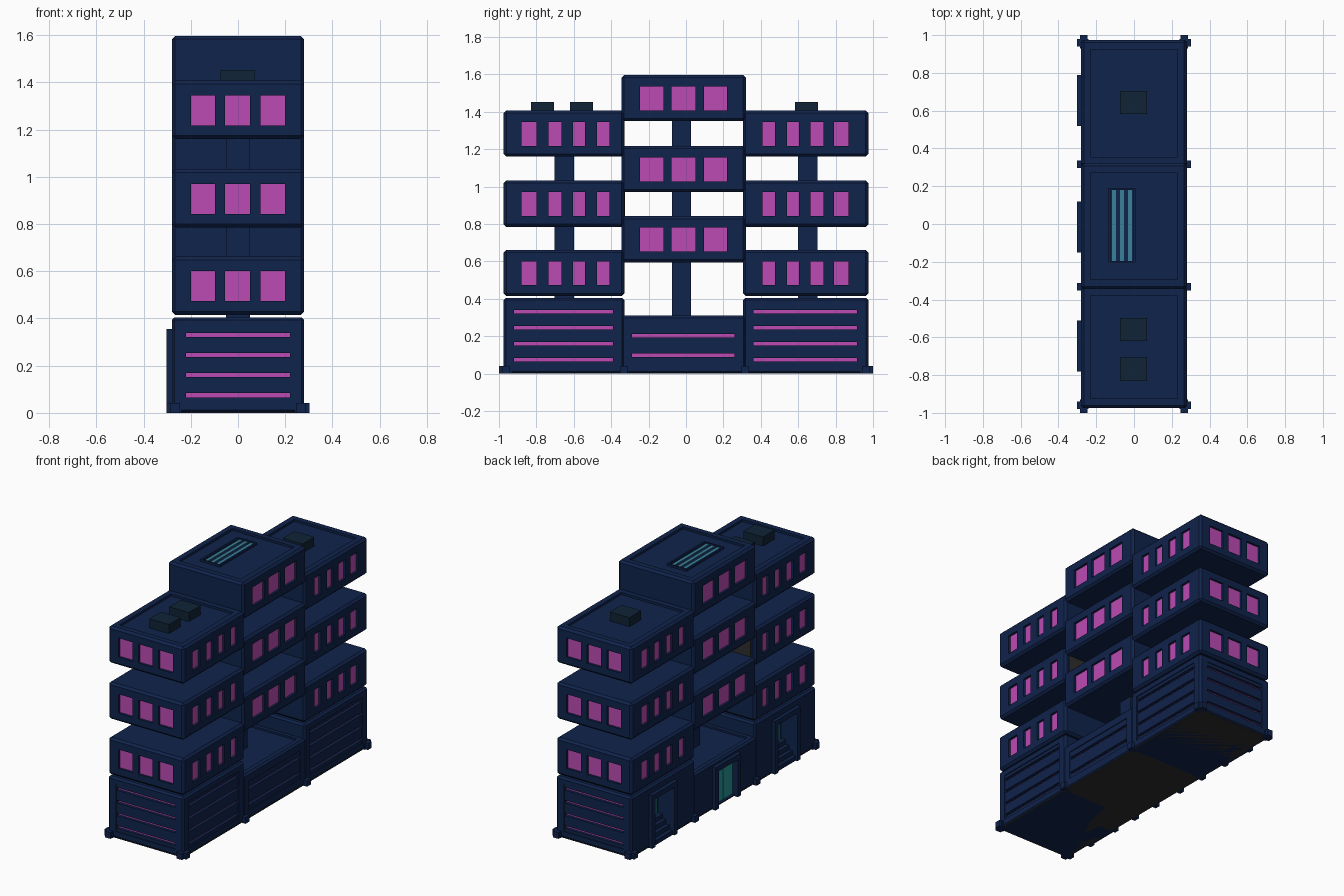
import bpy, bmesh

if "Cube" in bpy.data.objects:
    bpy.data.objects.remove(bpy.data.objects["Cube"])


def mat(name, rgb):
    m = bpy.data.materials.new(name)
    m.diffuse_color = (*rgb, 1)
    m.use_nodes = True
    m.node_tree.nodes["Principled BSDF"].inputs["Base Color"].default_value = m.diffuse_color
    return m


NAVY = mat("navy wall", (0.005, 0.017, 0.072))
PINK = mat("pink glow", (0.50, 0.07, 0.45))
TEAL = mat("teal door", (0.02, 0.30, 0.30))
VENT = mat("blue vent", (0.04, 0.22, 0.33))
DARK = mat("dark roof unit", (0.005, 0.017, 0.037))
GREY = mat("dark grey underside", (0.028, 0.027, 0.026))


def boxes(name, items, material, bevel=0):
    """One object made of boxes given as (x0, x1, y0, y1, z0, z1)."""
    bm = bmesh.new()
    for x0, x1, y0, y1, z0, z1 in items:
        vs = bmesh.ops.create_cube(bm, size=1)["verts"]
        for v in vs:
            v.co = (x1 if v.co.x > 0 else x0, y1 if v.co.y > 0 else y0, z1 if v.co.z > 0 else z0)
    if bevel:
        bmesh.ops.bevel(bm, geom=bm.edges[:], offset=bevel, segments=1, affect='EDGES')
    me = bpy.data.meshes.new(name)
    bm.to_mesh(me)
    bm.free()
    ob = bpy.data.objects.new(name, me)
    me.materials.append(material)
    bpy.context.collection.objects.link(ob)
    return ob


def carve(ob, cuts):
    """Subtract boxes from an object."""
    cutter = boxes("cutter", cuts, NAVY)
    cutter.hide_render = True
    mod = ob.modifiers.new("carve", 'BOOLEAN')
    mod.object, mod.operation, mod.solver = cutter, 'DIFFERENCE', 'EXACT'
    bpy.context.view_layer.objects.active = ob
    bpy.ops.object.modifier_apply(modifier=mod.name)
    bpy.data.objects.remove(cutter)


W = 0.28      # half depth of the building
REC = 0.018   # window recess
# name, y0, y1, end-wall direction, base height, floor bottoms, window y ranges
SIDE_Z = (0.415, 0.785, 1.16)
TOWERS = (
    ("front", -0.975, -0.33, -1, 0.405, SIDE_Z,
     ((-0.88, -0.80), (-0.735, -0.665), (-0.605, -0.54), (-0.475, -0.41))),
    ("middle", -0.345, 0.32, 0, 0.31, (0.595, 0.97, 1.35),
     ((-0.245, -0.12), (-0.077, 0.05), (0.095, 0.22))),
    ("rear", 0.305, 0.975, 1, 0.405, SIDE_Z,
     ((0.41, 0.475), (0.54, 0.605), (0.665, 0.735), (0.79, 0.87))),
)
END_X = ((-0.20, -0.097), (-0.055, 0.05), (0.095, 0.20))


def span(a, b):
    return min(a, b), max(a, b)


for name, y0, y1, end, base_h, floors, wins in TOWERS:
    # storeys with recessed windows
    for i, z in enumerate(floors):
        top = z + 0.247
        ob = boxes(f"{name}_storey_{i + 1}", [(-W, W, y0, y1, z, top)], NAVY, 0.014)
        za, zb = z + 0.058, z + 0.185
        cuts, panes = [], []
        for s in (-1, 1):
            for a, b in wins:
                cuts.append((*span(s * (W - REC), s * 0.4), a, b, za, zb))
                panes.append((*span(s * (W - REC - 0.004), s * (W - REC + 0.003)), a, b, za, zb))
        if end:
            for a, b in END_X:
                cuts.append((a, b, *span(end * (0.975 - REC), end * 1.1), za, zb))
                panes.append((a, b, *span(end * (0.971 - REC), end * (0.978 - REC)), za, zb))
        if i == 2:  # sunken roof panel
            cuts.append((-0.23, 0.23, y0 + 0.05, y1 - 0.05, top - 0.015, top + 0.1))
        carve(ob, cuts)
        boxes(f"{name}_windows_{i + 1}", panes, PINK)

    # columns between storeys
    yc = {-1: -0.65, 0: -0.024, 1: 0.652}[end]
    lows = [base_h] + [z + 0.247 for z in floors[:2]]
    boxes(f"{name}_columns", [(-0.05, 0.05, yc - 0.052, yc + 0.052, lo - 0.03, hi + 0.03)
                              for lo, hi in zip(lows, floors)], NAVY)

    # ground storey with louvred panels and a doorway
    base = boxes(f"{name}_base", [(-W, W, y0, y1, 0.0, base_h)], NAVY, 0.012)
    pa, pb = y0 + 0.055, y1 - 0.06
    if end:
        lines, z0, z1 = (0.075, 0.16, 0.245, 0.33), 0.045, 0.36
    else:
        lines, z0, z1 = (0.098, 0.203), 0.06, 0.25
    edges = [z0] + [v for c in lines for v in (c - 0.009, c + 0.009)] + [z1]
    gaps = list(zip(edges[0::2], edges[1::2]))
    cuts = [(W - 0.03, 0.4, pa, pb, z0, z1)]
    glow = [(W - 0.033, W - 0.025, pa, pb, z0, z1)]
    slats = [(W - 0.04, W - 0.006, pa, pb, a, b) for a, b in gaps]
    if end:
        cuts.append((-0.22, 0.22, *span(end * 0.945, end * 1.1), z0, z1))
        glow.append((-0.22, 0.22, *span(end * 0.942, end * 0.95), z0, z1))
        slats += [(-0.22, 0.22, *span(end * 0.935, end * 0.969), a, b) for a, b in gaps]
    else:
        cuts.append((-0.24, 0.24, y0 + 0.04, y1 - 0.04, base_h - 0.012, base_h + 0.1))

    # doorway: deep with steps on the ends, shallow double door in the middle
    d = {-1: -0.645, 0: -0.015, 1: 0.655}[end]
    head, sill, depth = (0.32, 0.12, 0.10) if end else (0.25, 0.015, 0.02)
    cuts.append((-0.4, -W + depth, d - 0.1, d + 0.1, 0.012, head))
    carve(base, cuts)
    boxes(f"{name}_glow_strips", glow, PINK)
    boxes(f"{name}_louvres", slats, NAVY)
    ft = head + 0.035
    boxes(f"{name}_door_frame", [
        (-0.303, -0.27, d - 0.135, d - 0.1, 0, ft),
        (-0.303, -0.27, d + 0.1, d + 0.135, 0, ft),
        (-0.303, -0.27, d - 0.1, d + 0.1, head, ft)], NAVY)
    xd = -W + depth
    if end:
        boxes(f"{name}_steps", [(-0.29 + 0.025 * k, xd + 0.01, d - 0.1, d + 0.1, 0, 0.03 * (k + 1))
                                for k in range(4)], NAVY)
        leaves = [(xd - 0.006, xd + 0.003, d - 0.085, d + 0.085, sill, head - 0.01)]
    else:
        leaves = [(xd - 0.006, xd + 0.003, d + s - 0.046, d + s + 0.046, sill, head - 0.01)
                  for s in (-0.05, 0.05)]
    boxes(f"{name}_door", leaves, TEAL)

# cross-shaped feet at the corners and at the tower joints
feet = []
for sx in (-1, 1):
    for y in (-0.96, -0.333, 0.317, 0.96):
        feet.append((*span(sx * 0.24, sx * 0.303), y - 0.02, y + 0.02, 0, 0.042))
    for sy in (-1, 1):
        feet.append((*span(sx * 0.245, sx * 0.285), *span(sy * 0.93, sy * 1.0), 0, 0.042))
boxes("corner_feet", feet, NAVY)

# roof units
boxes("roof_units", [(-0.075, 0.07, a, a + 0.123, 1.38, 1.453)
                     for a in (-0.83, -0.62, 0.582)], DARK)

# roof vent with slats
boxes("vent_frame", [(-0.137, -0.125, -0.205, 0.19, 1.57, 1.596),
                     (-0.003, 0.009, -0.205, 0.19, 1.57, 1.596),
                     (-0.125, -0.003, -0.205, -0.195, 1.57, 1.596),
                     (-0.125, -0.003, 0.18, 0.19, 1.57, 1.596)], NAVY)
boxes("vent_slats", [(x, x + 0.022, -0.195, 0.18, 1.578, 1.588)
                     for x in (-0.117, -0.075, -0.033)], VENT)

# grey underside and the unfinished end of the middle storey
boxes("underside", [(-0.275, 0.275, -0.97, 0.97, 0.0, 0.004)], GREY)
boxes("storey_end_plate", [(-0.25, 0.25, -0.334, -0.327, 0.82, 1.0)], GREY)
